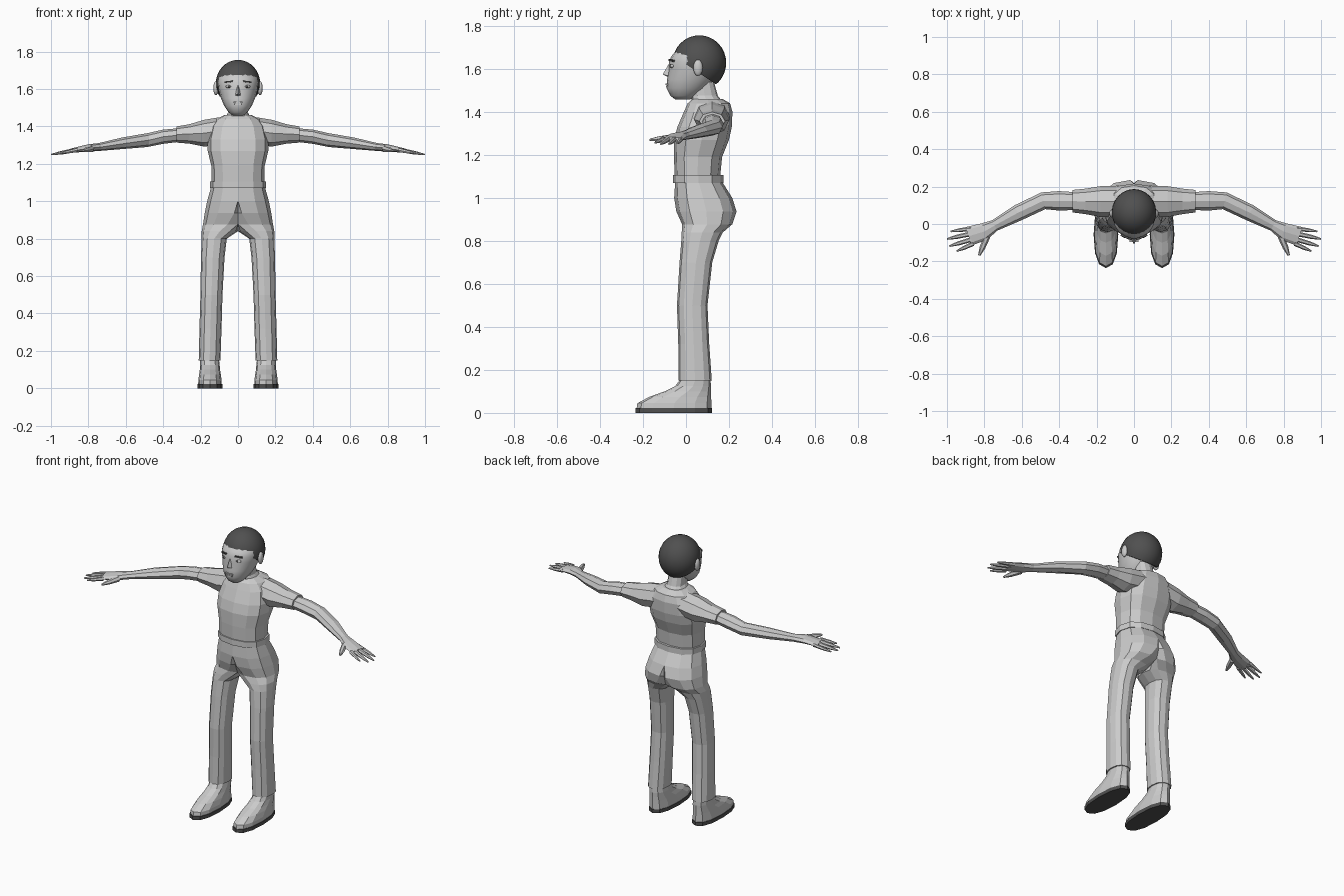
import bpy, bmesh
from math import sin, cos, pi, radians
from mathutils import Vector, Matrix

if "Cube" in bpy.data.objects:
    bpy.data.objects.remove(bpy.data.objects["Cube"])

DARK = bpy.data.materials.new("dark")
DARK.diffuse_color = (0.08, 0.08, 0.08, 1)
DARK.use_nodes = True
DARK.node_tree.nodes["Principled BSDF"].inputs["Base Color"].default_value = DARK.diffuse_color


def finish(name, bm, mirror=False, smooth=False, mat=None):
    me = bpy.data.meshes.new(name)
    bm.to_mesh(me)
    bm.free()
    ob = bpy.data.objects.new(name, me)
    bpy.context.collection.objects.link(ob)
    for p in me.polygons:
        p.use_smooth = smooth
    if mat:
        me.materials.append(mat)
    if mirror:
        ob.modifiers.new("mirror", 'MIRROR')
    return ob


def loft(name, rings, open_centre=False, **kw):
    """Skin closed rings of equal point count, capping both ends."""
    bm = bmesh.new()
    rows = [[bm.verts.new(p) for p in r] for r in rings]
    n = len(rows[0])
    for a, b in zip(rows, rows[1:]):
        for i in range(n):
            j = (i + 1) % n
            bm.faces.new((a[i], a[j], b[j], b[i]))
    bm.faces.new(rows[0][::-1])
    bm.faces.new(rows[-1])
    bmesh.ops.recalc_face_normals(bm, faces=bm.faces[:])
    if open_centre:  # remove the wall on the mirror plane
        wall = [f for f in bm.faces if all(abs(v.co.x) < 1e-6 for v in f.verts)]
        bmesh.ops.delete(bm, geom=wall, context='FACES')
    return finish(name, bm, **kw)


def spow(v, e):
    return abs(v) ** e * (1 if v >= 0 else -1)


def zring(z, cx, rx, y0, y1, n=12, e=0.85, clamp=False):
    """Horizontal rounded section spanning y0..y1."""
    pts = []
    for i in range(n):
        t = 2 * pi * i / n
        x = cx + rx * spow(round(cos(t), 6), e)
        y = (y0 + y1) / 2 + (y1 - y0) / 2 * spow(round(sin(t), 6), e)
        pts.append(Vector((max(0, x) if clamp else x, y, z)))
    return pts


def aring(c, rw, rh, a=0, n=8):
    """Upright section across a limb heading outward, turned a degrees forward."""
    side = Vector((sin(radians(a)), cos(radians(a)), 0))
    return [Vector(c) + side * rw * cos(2 * pi * i / n) + Vector((0, 0, rh * sin(2 * pi * i / n)))
            for i in range(n)]


def ball(name, c, s, seg=12, **kw):
    bm = bmesh.new()
    m = Matrix.Translation(c) @ Matrix.Diagonal((*s, 1))
    bmesh.ops.create_uvsphere(bm, u_segments=seg, v_segments=seg // 2 + 2, radius=1, matrix=m)
    return finish(name, bm, smooth=True, **kw)


def block(name, c, s, rz=0, ry=0, **kw):
    bm = bmesh.new()
    m = (Matrix.Translation(c) @ Matrix.Rotation(radians(rz), 4, 'Z')
         @ Matrix.Rotation(radians(ry), 4, 'Y') @ Matrix.Diagonal((*s, 1)))
    bmesh.ops.create_cube(bm, size=1, matrix=m)
    return finish(name, bm, **kw)


# Trousers: half pelvis running into one leg, mirrored
loft("trousers", [zring(*r, clamp=True) for r in [
    (1.08, 0, .143, -.05, .165), (1.0, 0, .165, -.055, .215),
    (.937, .02, .158, -.045, .235), (.877, .055, .132, -.018, .215),
    (.84, .097, .097, -.02, .172), (.80, .127, .067, -.022, .152),
    (.70, .135, .063, -.03, .122), (.5, .142, .059, -.042, .10),
    (.32, .147, .059, -.036, .108), (.15, .152, .058, -.036, .12)]],
    open_centre=True, mirror=True)

# Waistband
loft("belt", [zring(z, 0, .15, -.06, .174) for z in (1.07, 1.106)])

# Shirt body
loft("shirt", [zring(*r, e=.8) for r in [
    (1.09, 0, .14, -.052, .158), (1.19, 0, .143, -.056, .168),
    (1.27, 0, .162, -.055, .2), (1.33, 0, .163, -.04, .213),
    (1.40, 0, .145, -.01, .216), (1.44, 0, .115, .008, .205),
    (1.46, 0, .075, .03, .17)]])

# Sleeves
loft("sleeve", [aring(*r) for r in [
    ((.08, .12, 1.38), .085, .072), ((.18, .12, 1.364), .082, .072),
    ((.26, .121, 1.36), .068, .052), ((.33, .122, 1.357), .06, .043)]], mirror=True)

# Arms with elbow bend, running into the palm
loft("arm", [aring(*r) for r in [
    ((.28, .122, 1.358), .046, .036), ((.40, .124, 1.345), .052, .038),
    ((.485, .124, 1.327), .046, .037, 13), ((.62, .06, 1.31), .044, .031, 27),
    ((.745, -.008, 1.29), .031, .021, 27), ((.80, -.04, 1.285), .046, .02, 20),
    ((.885, -.066, 1.272), .052, .012, 18)]], mirror=True)

# Fingers and thumb
for name, base, tip, a, r in [
        ("little_finger", (.87, -.024, 1.273), (.98, -.04, 1.253), 8, .012),
        ("ring_finger", (.875, -.053, 1.273), (1.0, -.08, 1.25), 13, .013),
        ("middle_finger", (.87, -.083, 1.273), (.987, -.118, 1.25), 18, .013),
        ("index_finger", (.86, -.106, 1.274), (.948, -.145, 1.256), 25, .012),
        ("thumb", (.785, -.065, 1.28), (.828, -.168, 1.27), 68, .018)]:
    b, t = Vector(base), Vector(tip)
    loft(name, [aring(b, r, r, a, 6), aring(b.lerp(t, .6), r * .85, r * .75, a, 6),
                aring(t, r * .35, r * .3, a, 6)], mirror=True)

# Shoes and soles
loft("shoe", [zring(*r) for r in [
    (.02, .15, .063, -.23, .118), (.045, .15, .062, -.226, .118),
    (.075, .15, .058, -.17, .117), (.10, .15, .054, -.10, .116),
    (.125, .15, .052, -.05, .116), (.158, .152, .05, -.025, .114)]], mirror=True)
loft("sole", [zring(z, .15, .066, -.236, .122) for z in (0, .022)], mirror=True, mat=DARK)

# Neck
loft("neck", [zring(*r) for r in [
    (1.44, 0, .075, .025, .175), (1.475, 0, .052, .025, .148), (1.54, 0, .05, .025, .13)]])

# Head
loft("head", [zring(*r, n=16, e=.95) for r in [
    (1.458, 0, .028, -.05, .02), (1.475, 0, .05, -.073, .05),
    (1.51, 0, .074, -.09, .10), (1.55, 0, .091, -.088, .13),
    (1.60, 0, .106, -.08, .15), (1.635, 0, .111, -.079, .155),
    (1.66, 0, .108, -.067, .155), (1.69, 0, .09, -.042, .15),
    (1.72, 0, .05, 0, .11)]], smooth=True)

# Hair: rounded cap cut along a hairline sloping down to the nape
bm = bmesh.new()
bmesh.ops.create_uvsphere(bm, u_segments=24, v_segments=16, radius=1,
                          matrix=Matrix.Translation((0, .062, 1.628)) @ Matrix.Diagonal((.119, .125, .128, 1)))
cut = bmesh.ops.bisect_plane(bm, geom=bm.verts[:] + bm.edges[:] + bm.faces[:],
                             plane_co=(0, -.065, 1.665), plane_no=(0, .67, 1), clear_inner=True)
bmesh.ops.holes_fill(bm, edges=[e for e in bm.edges if e.is_boundary])
hair = finish("hair", bm, smooth=True, mat=DARK)
hair.data.polygons[len(hair.data.polygons) - 1].use_smooth = False

# Ears
ball("ear", (.118, .056, 1.605), (.014, .022, .038), mirror=True)

# Nose
bm = bmesh.new()
v = [bm.verts.new(p) for p in [(0, -.079, 1.625), (0, -.108, 1.575), (.019, -.075, 1.565),
                               (0, -.08, 1.56), (-.019, -.075, 1.565)]]
for f in ((0, 1, 2), (0, 4, 1), (1, 3, 2), (1, 4, 3), (0, 2, 3, 4)):
    bm.faces.new([v[i] for i in f])
bmesh.ops.recalc_face_normals(bm, faces=bm.faces[:])
finish("nose", bm)

# Eyes, pupils, brows and mouth
ball("eye", (.047, -.064, 1.613), (.019, .01, .009), mirror=True)
ball("pupil", (.047, -.071, 1.613), (.007, .005, .007), seg=8, mirror=True, mat=DARK)
block("brow", (.05, -.066, 1.639), (.044, .012, .008), rz=24, ry=6, mirror=True, mat=DARK)
block("upper_lip", (0, -.086, 1.529), (.05, .018, .007))
block("lower_lip", (0, -.086, 1.519), (.042, .016, .008))
